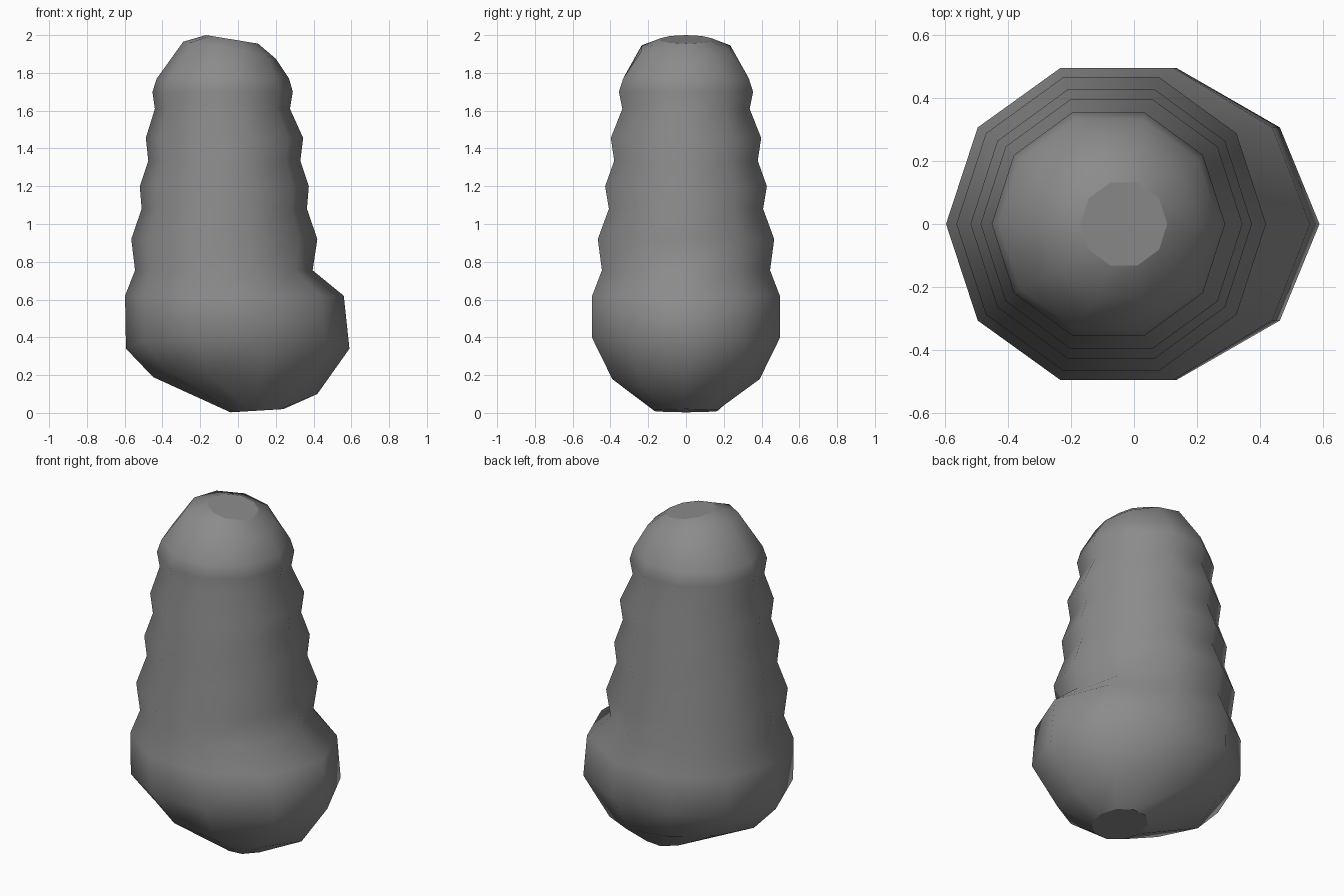
import bpy, bmesh, math

cube = bpy.data.objects.get("Cube")
if cube:
    bpy.data.objects.remove(cube)

SIDES = 10
SIN72 = math.sin(math.radians(72))

grey = bpy.data.materials.new("mid_grey")
grey.use_nodes = True
colour = (0.26, 0.26, 0.26, 1)
grey.diffuse_color = colour
grey.node_tree.nodes["Principled BSDF"].inputs["Base Color"].default_value = colour

# Each ring: left x, centre x, right x, left z, right z, half depth, side lift
rings = [
    (-.04, .10, .24, .003, .02, .165, 0),
    (-.45, -.015, .42, .19, .10, .39, .05),
    (-.593, -.07, .59, .34, .34, .497, .06),
    (-.598, -.07, .56, .62, .62, .497, 0),
]
# Ribbed neck: left x, right x, height, half depth
for left, right, z, depth in [
    (-.545, .395, .755, .445), (-.565, .42, .92, .467),
    (-.51, .365, 1.08, .408), (-.52, .375, 1.20, .428),
    (-.475, .33, 1.335, .38), (-.488, .345, 1.455, .398),
    (-.44, .275, 1.61, .337), (-.453, .29, 1.70, .355),
    (-.43, .27, 1.77, .333),
]:
    rings.append((left, (left + right) / 2, right, z, z, depth, 0))
# Slanted dome and cap
rings += [
    (-.29, -.045, .20, 1.965, 1.875, .235, .012),
    (-.17, -.032, .106, 2.0, 1.955, .132, 0),
]


def ring_points(left, centre, right, z_left, z_right, depth, lift):
    for i in range(SIDES):
        a = math.tau * i / SIDES
        c, s = math.cos(a), math.sin(a)
        x = centre + c * (right - centre if c > 0 else centre - left)
        t = (x - left) / (right - left)
        yield x, s * depth / SIN72, z_left + (z_right - z_left) * t + lift * abs(s)


# Loft the rings into one closed body
bm = bmesh.new()
loops = [[bm.verts.new(p) for p in ring_points(*r)] for r in rings]
for low, high in zip(loops, loops[1:]):
    for i in range(SIDES):
        j = (i + 1) % SIDES
        bm.faces.new((low[i], low[j], high[j], high[i])).smooth = True
caps = [bm.faces.new(loops[0][::-1]), bm.faces.new(loops[-1])]
for cap in caps:
    for edge in cap.edges:
        edge.smooth = False
bmesh.ops.recalc_face_normals(bm, faces=bm.faces)

mesh = bpy.data.meshes.new("ribbed_body")
bm.to_mesh(mesh)
bm.free()
mesh.materials.append(grey)
body = bpy.data.objects.new("ribbed_body", mesh)
bpy.context.collection.objects.link(body)
